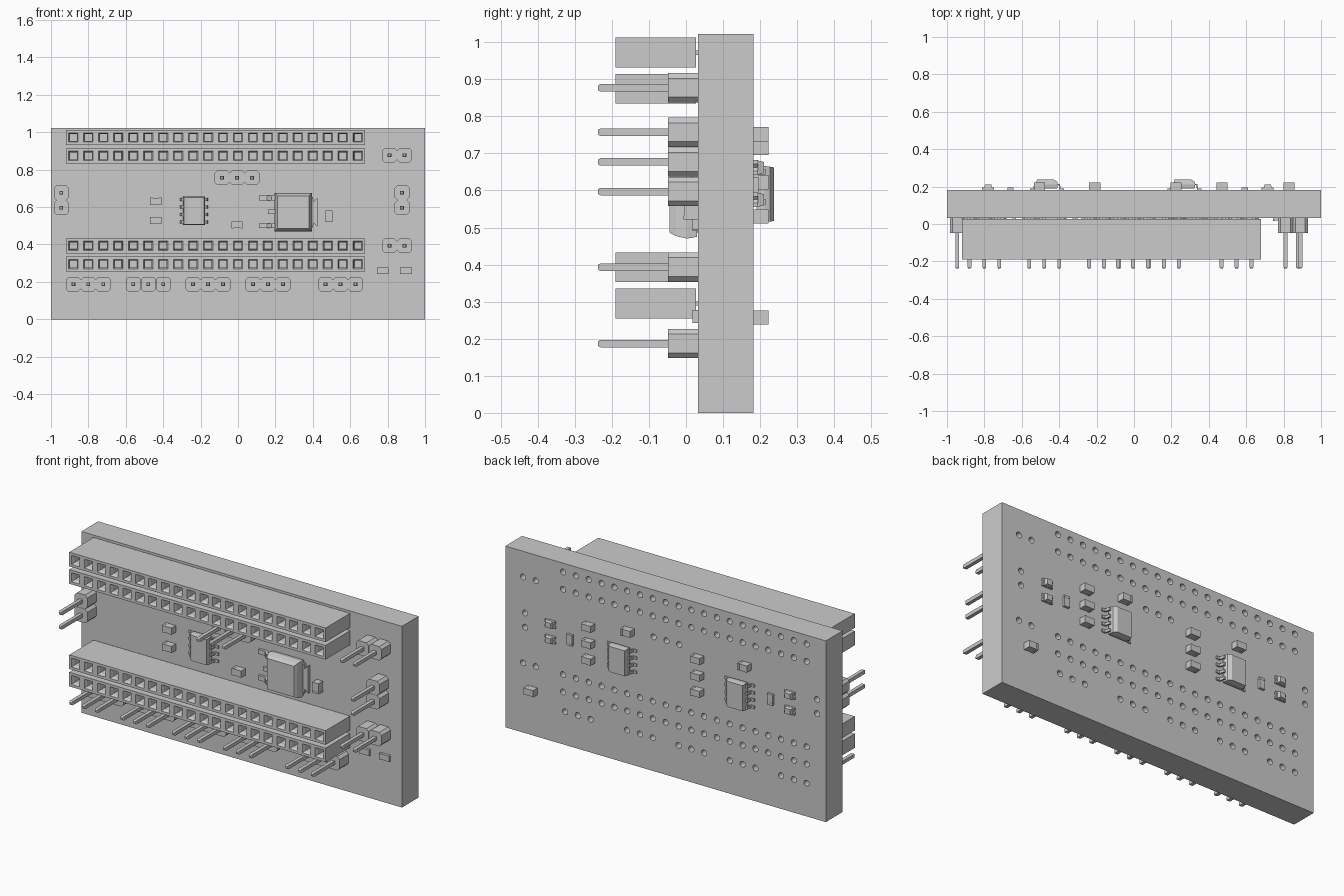
import bpy, bmesh, math

if "Cube" in bpy.data.objects:
    bpy.data.objects.remove(bpy.data.objects["Cube"])

FRONT, BACK = 0.033, 0.182          # board surfaces along y
PITCH = 0.08
holes = []                          # drilled positions (x, z)


def make(name, bm):
    bmesh.ops.recalc_face_normals(bm, faces=bm.faces)
    me = bpy.data.meshes.new(name)
    bm.to_mesh(me)
    bm.free()
    ob = bpy.data.objects.new(name, me)
    bpy.context.collection.objects.link(ob)
    return ob


def loft(bm, rings):
    """Skin a list of equal-length point rings and cap both ends."""
    vs = [[bm.verts.new(p) for p in r] for r in rings]
    n = len(vs[0])
    for a, b in zip(vs, vs[1:]):
        for i in range(n):
            j = (i + 1) % n
            bm.faces.new((a[i], a[j], b[j], b[i]))
    bm.faces.new(vs[0])
    bm.faces.new(vs[-1])


def rect(x, z, hx, hz, y):
    return [(x - hx, y, z - hz), (x + hx, y, z - hz), (x + hx, y, z + hz), (x - hx, y, z + hz)]


def octagon(x, z, h, c, y):
    k = h - c
    return [(x + a, y, z + b) for a, b in
            ((-k, -h), (k, -h), (h, -k), (h, k), (k, h), (-k, h), (-h, k), (-h, -k))]


def box(bm, x, z, hx, hz, y0, y1):
    loft(bm, [rect(x, z, hx, hz, y0), rect(x, z, hx, hz, y1)])


def level(side):
    """Height above the chosen board surface -> y coordinate."""
    return (lambda h: FRONT - h) if side == "front" else (lambda h: BACK + h)


# Socket strips: row of cells with funnelled square openings
def socket_strip(name, x0, z, n):
    bm = bmesh.new()
    y0, y1, h = -0.19, 0.027, PITCH / 2
    lo = [bm.verts.new((x0 - h + i * PITCH, y0, z - h)) for i in range(n + 1)]
    hi = [bm.verts.new((x0 - h + i * PITCH, y0, z + h)) for i in range(n + 1)]
    cells = [bm.faces.new((lo[i], lo[i + 1], hi[i + 1], hi[i])) for i in range(n)]
    edges = [e for e in bm.edges if e.is_boundary]
    side = bmesh.ops.extrude_edge_only(bm, edges=edges)["geom"]
    bmesh.ops.translate(bm, vec=(0, y1 - y0, 0),
                        verts=[v for v in side if isinstance(v, bmesh.types.BMVert)])
    bmesh.ops.contextual_create(bm, geom=[e for e in bm.edges if e.is_boundary])
    bmesh.ops.recalc_face_normals(bm, faces=bm.faces)
    for t, d in ((0.021, 0), (0.009, -0.015), (0.0005, -0.13)):
        bmesh.ops.inset_individual(bm, faces=cells, thickness=t, depth=d)
    for i in range(n):                                   # solder tails
        x = x0 + i * PITCH
        box(bm, x, z, 0.009, 0.006, y1, 0.12)
        holes.append((x, z))
    make(name, bm)


for name, z in (("top_outer", 0.972), ("top_inner", 0.874),
                ("bottom_inner", 0.393), ("bottom_outer", 0.295)):
    socket_strip("socket_strip_" + name, -0.88, z, 20)


# Pin headers: octagonal plastic cells with square pins
def pin_header(name, x0, z0, n, vertical=False):
    body, pins = bmesh.new(), bmesh.new()
    for i in range(n):
        x = x0 + (0 if vertical else i * PITCH)
        z = z0 + (i * PITCH if vertical else 0)
        loft(body, [octagon(x, z, 0.0395, 0.014, y) for y in (-0.049, FRONT - 0.001)])
        loft(pins, [rect(x, z, r, r, y) for y, r in
                    ((-0.238, 0.006), (-0.231, 0.01), (0.13, 0.01), (0.138, 0.006))])
        holes.append((x, z))
    make(name + "_body", body)
    make(name + "_pins", pins)


for i, x in enumerate((-0.88, -0.56, -0.24, 0.08, 0.468)):
    pin_header(f"edge_header_{i + 1}", x, 0.187, 3)
pin_header("middle_header", -0.085, 0.757, 3)
pin_header("upper_right_header", 0.81, 0.877, 2)
pin_header("lower_right_header", 0.81, 0.393, 2)
pin_header("left_header", -0.945, 0.597, 2, True)
pin_header("right_header", 0.877, 0.597, 2, True)

# Circuit board with drilled holes
bm = bmesh.new()
box(bm, 0, 0.511, 1, 0.511, FRONT, BACK)
board = make("circuit_board", bm)
bm = bmesh.new()
for x, z in holes:
    loft(bm, [[(x + 0.0165 * math.cos(a * math.tau / 16), y, z + 0.0165 * math.sin(a * math.tau / 16))
               for a in range(16)] for y in (FRONT - 0.05, BACK + 0.05)])
drill = make("drill_cutter", bm)
drill.hide_render = True
mod = board.modifiers.new("holes", "BOOLEAN")
mod.object = drill
mod.solver = "EXACT"
bpy.context.view_layer.objects.active = board
bpy.ops.object.modifier_apply(modifier=mod.name)
bpy.data.objects.remove(drill)


# Eight-lead chips with bent leads
def chip(name, x, z, side):
    Y = level(side)
    bm = bmesh.new()
    hx, hz = 0.058, 0.076
    rings = []
    for h, d, bevel in ((0.008, 0.004, 0.0), (0.03, 0, 0.0), (0.044, 0.002, 0.002), (0.056, 0.004, 0.018)):
        r = rect(x, z, hx - d, hz - d, Y(h))
        s = 1 if side == "front" else -1                 # bevelled long edge
        rings.append([(px + (s * bevel if (px - x) * s < 0 else 0), py, pz) for px, py, pz in r])
    loft(bm, rings)
    make(name + "_body", bm)
    bm = bmesh.new()
    prof = [(0.05, 0.033), (0.068, 0.033), (0.074, 0.007), (0.092, 0.007),
            (0.092, 0.0), (0.068, 0.0), (0.062, 0.026), (0.05, 0.026)]
    for sx in (-1, 1):
        for i in range(4):
            zc = z + (i - 1.5) * 0.04
            loft(bm, [[(x + sx * a, Y(h), zz) for a, h in prof] for zz in (zc - 0.0075, zc + 0.0075)])
    make(name + "_leads", bm)


chip("front_chip", -0.235, 0.58, "front")
chip("back_chip_right", 0.27, 0.59, "back")
chip("back_chip_left", -0.465, 0.59, "back")

# Power transistor: bevelled body, metal tab, two leads and a stub
Y = level("front")
bm = bmesh.new()
loft(bm, [rect(0.295, 0.573, 0.095 + d, 0.098 + d, Y(h)) for h, d in
          ((0.004, 0), (0.03, 0.005), (0.06, -0.002), (0.077, -0.011))])
make("transistor_body", bm)
bm = bmesh.new()
tab = [(0.36, 0.49), (0.40, 0.49), (0.405, 0.515), (0.425, 0.495), (0.425, 0.65),
       (0.405, 0.63), (0.40, 0.655), (0.36, 0.655)]
loft(bm, [[(x, Y(h), z) for x, z in tab] for h in (0, 0.016)])
make("transistor_tab", bm)
bm = bmesh.new()
prof = [(0.21, 0.04), (0.18, 0.04), (0.155, 0.014), (0.112, 0.014), (0.112, 0),
        (0.162, 0), (0.186, 0.027), (0.21, 0.027)]
for z in (0.50, 0.648):
    loft(bm, [[(x, Y(h), zz) for x, h in prof] for zz in (z - 0.013, z + 0.013)])
box(bm, 0.185, 0.574, 0.025, 0.012, Y(0.027), Y(0.04))
make("transistor_leads", bm)


# Small two-terminal parts: centre block between end caps
def passive(name, x, z, side, h, w=0.06, d=0.038):
    Y = level(side)
    bm = bmesh.new()
    box(bm, x, z, w / 2 - 0.001, d / 2 - 0.001, Y(0), Y(h - 0.001))
    for s in (-1, 1):
        if w > d:
            box(bm, x + s * (w / 2 - 0.006), z, 0.006, d / 2, Y(0), Y(h))
        else:
            box(bm, x, z + s * (d / 2 - 0.006), w / 2, 0.006, Y(0), Y(h))
    make(name, bm)


for i, (x, z) in enumerate(((-0.44, 0.631), (-0.44, 0.528), (-0.005, 0.505))):
    passive(f"front_capacitor_{i + 1}", x, z, "front", 0.04)
passive("front_capacitor_4", 0.487, 0.551, "front", 0.04, 0.038, 0.06)
for i, x in enumerate((0.773, 0.898)):
    passive(f"front_resistor_{i + 1}", x, 0.26, "front", 0.016, 0.062, 0.034)
caps = [(x, z) for x in (0.47, -0.21) for z in (0.715, 0.622, 0.53)]
caps += [(0.225, 0.752), (-0.505, 0.752), (0.828, 0.257)]
for i, (x, z) in enumerate(caps):
    passive(f"back_capacitor_{i + 1}", x, z, "back", 0.04)
for i, x in enumerate((0.592, -0.66)):
    passive(f"back_resistor_{i + 1}", x, 0.605, "back", 0.014, 0.034, 0.062)


# Indicator lamps: notched base with a tapered lens
Y = level("back")
for i, (x, z) in enumerate([(x, z) for x in (0.715, -0.78) for z in (0.662, 0.575)]):
    bm = bmesh.new()
    base = [(-0.032, -0.02), (0.032, -0.02), (0.032, -0.009), (0.025, 0), (0.032, 0.009),
            (0.032, 0.02), (-0.032, 0.02), (-0.032, 0.009), (-0.025, 0), (-0.032, -0.009)]
    loft(bm, [[(x + a, Y(h), z + b) for a, b in base] for h in (0, 0.012)])
    loft(bm, [rect(x, z, 0.022, 0.019, Y(0.012)), rect(x, z, 0.017, 0.015, Y(0.028))])
    make(f"indicator_lamp_{i + 1}", bm)
